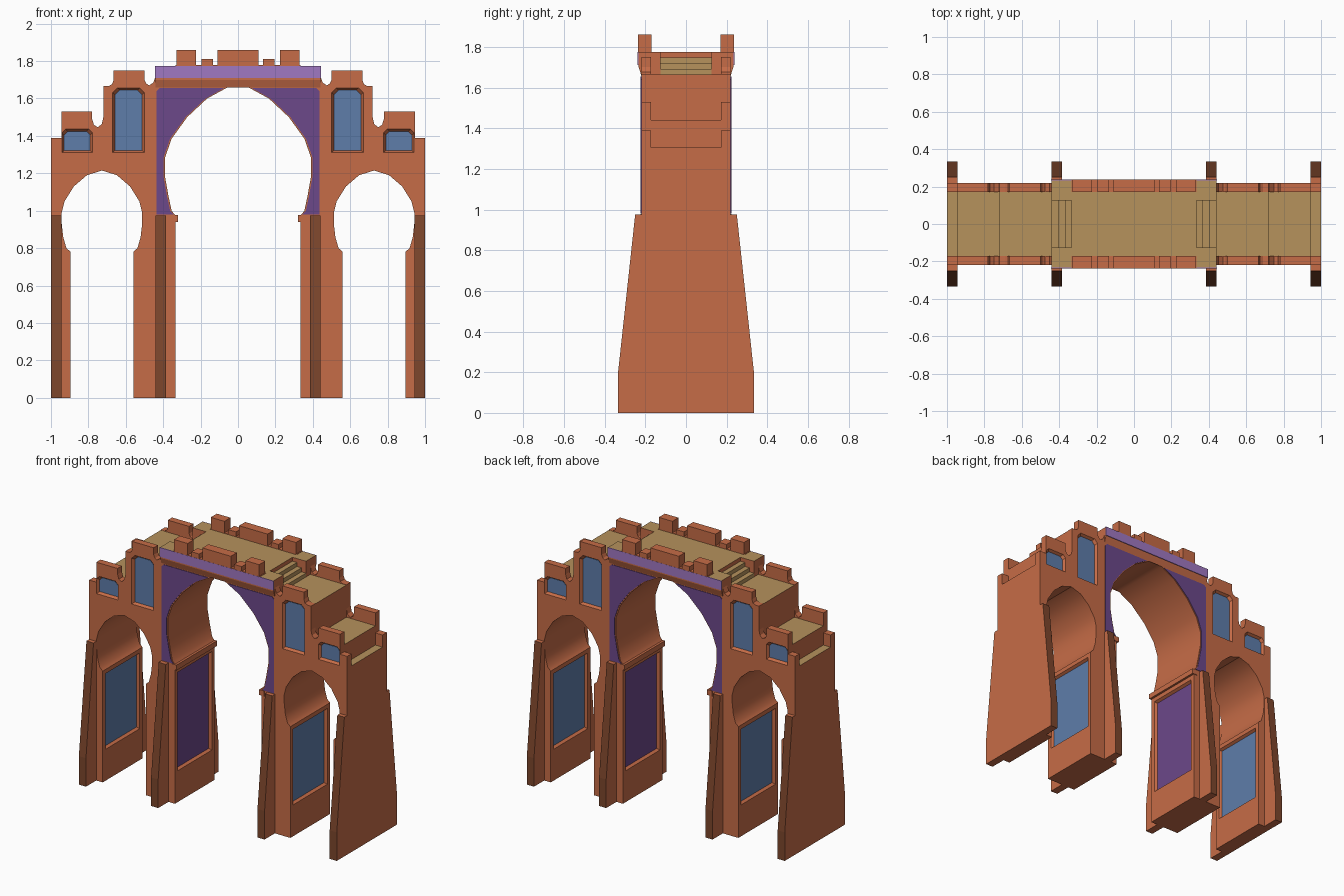
import bpy, bmesh

if "Cube" in bpy.data.objects:
    bpy.data.objects.remove(bpy.data.objects["Cube"])


def material(name, r, g, b):
    m = bpy.data.materials.new(name)
    lin = [((c / 255 + 0.055) / 1.055) ** 2.4 for c in (r, g, b)]
    m.diffuse_color = (*lin, 1)
    m.use_nodes = True
    m.node_tree.nodes["Principled BSDF"].inputs["Base Color"].default_value = m.diffuse_color
    return m


CLAY = material("clay_orange", 198, 108, 71)
DARK = material("dark_brown", 125, 70, 44)
TAN = material("sand_tan", 182, 146, 92)
BLUE = material("dusty_blue", 94, 125, 170)
PURPLE = material("deep_purple", 108, 72, 138)
LILAC = material("lilac", 160, 120, 194)


def loft(name, A, a, B, b, axis, mat):
    """Join outline A at depth a to outline B at depth b along the axis."""
    bm = bmesh.new()
    place = (lambda p, d: (d, p[0], p[1])) if axis == 'x' else (lambda p, d: (p[0], d, p[1]))
    va = [bm.verts.new(place(p, a)) for p in A]
    vb = [bm.verts.new(place(p, b)) for p in B]
    n = len(A)
    bm.faces.new(va)
    bm.faces.new(vb[::-1])
    for i in range(n):
        j = (i + 1) % n
        bm.faces.new((va[i], vb[i], vb[j], va[j]))
    bmesh.ops.recalc_face_normals(bm, faces=bm.faces)
    me = bpy.data.meshes.new(name)
    bm.to_mesh(me)
    bm.free()
    ob = bpy.data.objects.new(name, me)
    bpy.context.collection.objects.link(ob)
    if mat:
        me.materials.append(mat)
    return ob


def prism(name, pts, a, b, axis, mat):
    return loft(name, pts, a, pts, b, axis, mat)


def rect(u0, u1, v0, v1):
    return [(u0, v0), (u1, v0), (u1, v1), (u0, v1)]


def box(name, x0, x1, y0, y1, z0, z1, mat):
    return prism(name, rect(x0, x1, z0, z1), y0, y1, 'y', mat)


def flip(pts, s):
    return [(s * u, v) for u, v in pts]


def second_material(ob, mat, rule):
    ob.data.materials.append(mat)
    for f in ob.data.polygons:
        f.material_index = 1 if rule(f) else 0


# Arch outlines: (offset from centre, height), bottom to top
main_arch = [(.335, .975), (.355, 1.0), (.372, 1.08), (.39, 1.18), (.39, 1.285),
             (.355, 1.385), (.272, 1.5), (.165, 1.6), (.055, 1.66)]
side_arch = [(.1675, .78), (.19, .80), (.207, .86), (.215, .93), (.215, .99),
             (.2, 1.05), (.15, 1.13), (.08, 1.19)]
C = .7275

# Main wall: half outline, mirrored
half = [(u, z) for u, z in main_arch[::-1]] + [(.335, 0), (.56, 0)]
half += [(C - u, z) for u, z in side_arch] + [(C, 1.215)]
half += [(C + u, z) for u, z in side_arch[::-1]]
half += [(.895, 0), (1, 0), (1, 1.305), (.945, 1.305), (.945, 1.44), (.72, 1.44),
         (.72, 1.665), (.335, 1.665), (.335, 1.775)]
outline = [(0, 1.67)] + half + flip(half[::-1], -1)
wall = prism("gate_wall", outline, -.22, .22, 'y', CLAY)

cutters = []


def window(u0, u1, v0, v1, c):
    return [(u0, v0), (u1, v0), (u1, v1 - c), (u1 - c, v1), (u0 + c, v1), (u0, v1 - c)]


def recess(name, u0, u1, v0, v1, c, surface, inward, axis, s, mat):
    """Bevelled recess in the wall with a thin coloured plate on its floor."""
    t = .012
    outer = flip(window(u0 - t, u1 + t, v0 - t, v1 + t, c), s)
    inner = flip(window(u0 + t, u1 - t, v0 + t, v1 - t, c), s)
    cutters.append(loft("cutter", outer, surface - inward * .02, inner,
                        surface + inward * .02, axis, None))
    prism(name, inner, surface + inward * .017, surface + inward * .022, axis, mat)


for sx in (-1, 1):
    # Windows on both fronts
    for sy in (-1, 1):
        recess("tall_window", .5, .67, 1.31, 1.657, .025, sy * .22, -sy, 'y', sx, BLUE)
        recess("low_window", .778, .942, 1.31, 1.436, .02, sy * .22, -sy, 'y', sx, BLUE)
    # Panels inside the archways
    recess("purple_jamb_panel", -.19, .19, .22, .91, .001, sx * .335, sx, 'x', 1, PURPLE)
    recess("inner_jamb_panel", -.19, .19, .22, .75, .001, sx * .56, -sx, 'x', 1, BLUE)
    recess("outer_jamb_panel", -.19, .19, .22, .75, .001, sx * .895, sx, 'x', 1, BLUE)

bpy.context.view_layer.objects.active = wall
for c in cutters:
    m = wall.modifiers.new("cut", 'BOOLEAN')
    m.operation, m.solver, m.object = 'DIFFERENCE', 'EXACT', c
    bpy.ops.object.modifier_apply(modifier=m.name)
    bpy.data.objects.remove(c)
wall.data.materials.clear()
wall.data.materials.append(CLAY)
second_material(wall, TAN, lambda f: f.normal.z > .95 and f.center.z > 1.2)
bpy.ops.object.select_all(action='DESELECT')
wall.select_set(True)
bpy.ops.object.shade_smooth_by_angle(angle=.6)

# Parapet outlines with rounded dips
upper_parapet = [(.44, 1.665), (.44, 1.72), (.453, 1.685), (.475, 1.67), (.49, 1.68), (.5, 1.70),
                 (.5, 1.75), (.665, 1.75), (.665, 1.70), (.673, 1.677), (.69, 1.667), (.72, 1.667),
                 (.72, 1.665)]
lower_parapet = [(.72, 1.44), (.72, 1.5), (.728, 1.465), (.748, 1.446), (.77, 1.458), (.78, 1.49),
                 (.78, 1.53), (.945, 1.53), (.945, 1.44)]
spandrel = [(.42, 1.655), (.435, 1.64), (.435, .98), (.345, .98)]
spandrel += [(u + .008, z) for u, z in main_arch[1:-1]] + [(.075, 1.655)]
buttress = [(.22, 0), (.334, 0), (.334, .2), (.25, .975), (.22, .975)]
cornice = [(.22, 1.66), (.233, 1.70), (.233, 1.775), (.22, 1.775)]

for sy in (-1, 1):
    # Cornice with lilac band
    ob = prism("cornice", flip(cornice, sy), -.44, .44, 'x', CLAY)
    second_material(ob, TAN, lambda f: f.normal.z > .9)
    ob = box("lilac_band", -.443, .443, sy * .233, sy * .238, 1.71, 1.775, LILAC)
    # Central merlons
    box("wide_merlon", -.11, .11, sy * .17, sy * .237, 1.77, 1.86, CLAY)
    box("merlon_base", -.335, .335, sy * .17, sy * .237, 1.765, 1.778, CLAY)
    for sx in (-1, 1):
        box("small_merlon", sx * .135, sx * .195, sy * .17, sy * .237, 1.77, 1.81, CLAY)
        box("outer_merlon", sx * .225, sx * .33, sy * .17, sy * .237, 1.77, 1.86, CLAY)
        # Stepped side parapets and corner posts
        prism("upper_parapet", flip(upper_parapet, sx), sy * .172, sy * .22, 'y', CLAY)
        prism("lower_parapet", flip(lower_parapet, sx), sy * .172, sy * .22, 'y', CLAY)
        box("corner_post", sx * .945, sx, sy * .172, sy * .22, 1.305, 1.39, CLAY)
        # Shoulders beside the stairs
        ob = box("stair_shoulder", sx * .335, sx * .44, sy * .125, sy * .22, 1.66, 1.775, CLAY)
        second_material(ob, TAN, lambda f: f.normal.z > .9)
        # Purple facing around the main arch
        prism("arch_spandrel", flip(spandrel, sx), sy * .219, sy * .224, 'y', PURPLE)
        # Sloped buttresses, dark on the outer slope
        for x in (.385, .945):
            ob = prism("buttress", flip(buttress, sy), sx * x, sx * (x + .055), 'x', CLAY)
            second_material(ob, DARK, lambda f: abs(f.normal.y) > .5)

for sx in (-1, 1):
    # Capital ledge at the spring of the main arch
    box("capital_ledge", sx * .32, sx * .36, -.224, .224, .94, .977, CLAY)
    # Stairs up to the central deck
    for i in range(3):
        box("stair_step", sx * .335, sx * (.44 - .035 * i), -.125, .125, 1.66, 1.692 + .028 * i, TAN)
